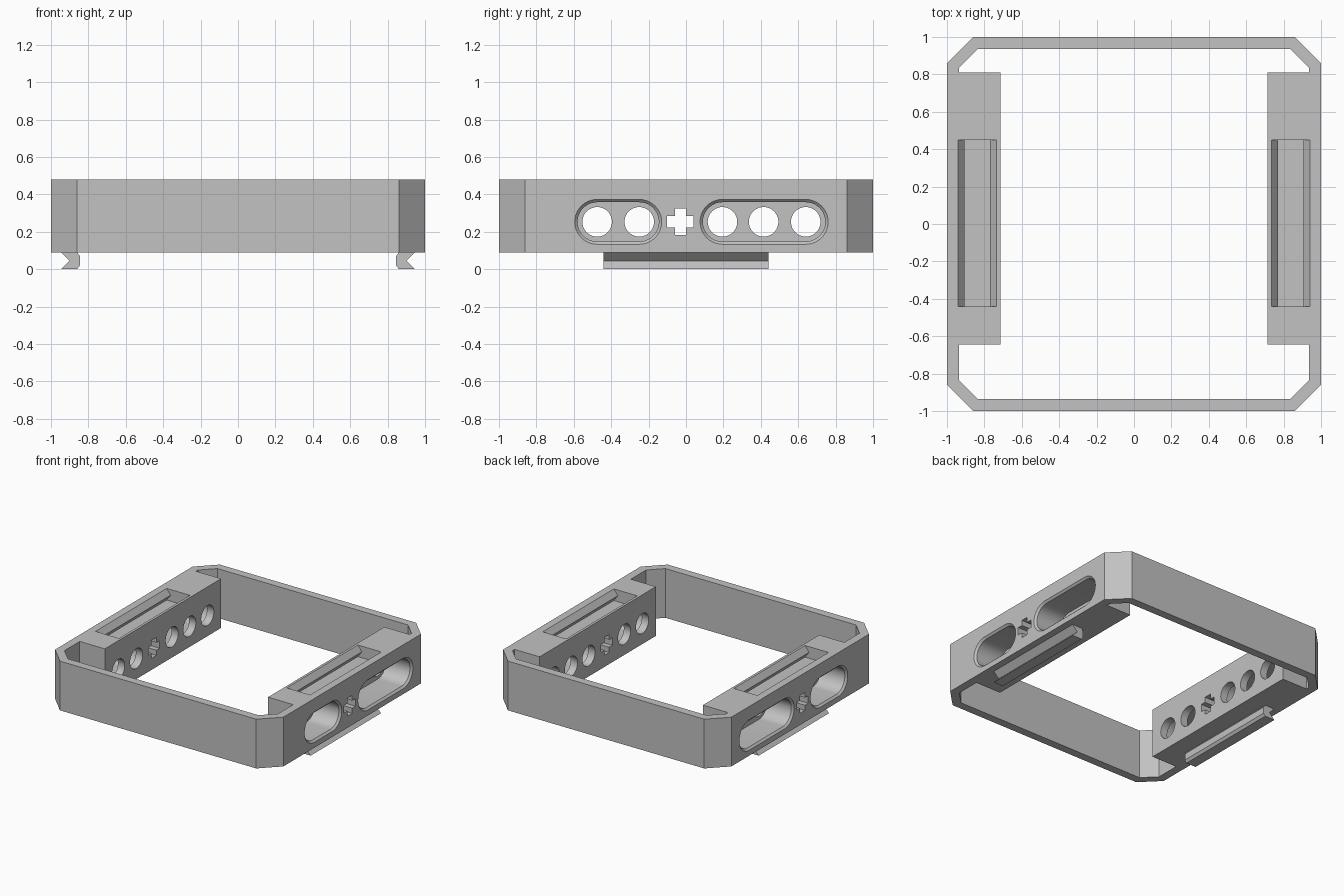
import bpy, bmesh, math

cube = bpy.data.objects.get("Cube")
if cube:
    bpy.data.objects.remove(cube, do_unlink=True)

grey = bpy.data.materials.new("light grey plastic")
grey.use_nodes = True
colour = (0.54, 0.54, 0.54, 1)
grey.diffuse_color = colour
grey.node_tree.nodes["Principled BSDF"].inputs["Base Color"].default_value = colour

PLACE = {
    "x": lambda u, v, d: (d, u, v),
    "y": lambda u, v, d: (u, d, v),
    "z": lambda u, v, d: (u, v, d),
}


def loft(name, axis, start, end, pts, end_pts=None):
    """Closed solid between two matching profiles along an axis."""
    bm = bmesh.new()
    place = PLACE[axis]
    a = [bm.verts.new(place(u, v, start)) for u, v in pts]
    b = [bm.verts.new(place(u, v, end)) for u, v in (end_pts or pts)]
    bm.faces.new(a)
    bm.faces.new(b)
    for i in range(len(a)):
        j = (i + 1) % len(a)
        bm.faces.new((a[i], a[j], b[j], b[i]))
    bmesh.ops.recalc_face_normals(bm, faces=bm.faces)
    mesh = bpy.data.meshes.new(name)
    bm.to_mesh(mesh)
    bm.free()
    mesh.materials.append(grey)
    obj = bpy.data.objects.new(name, mesh)
    bpy.context.collection.objects.link(obj)
    return obj


def cut(target, cutter):
    """Subtract the cutter, then discard it."""
    mod = target.modifiers.new("cut", "BOOLEAN")
    mod.operation = "DIFFERENCE"
    mod.solver = "EXACT"
    mod.object = cutter
    bpy.context.view_layer.objects.active = target
    bpy.ops.object.modifier_apply(modifier=mod.name)
    bpy.data.objects.remove(cutter, do_unlink=True)


def stadium(y0, y1, z, r, n=20):
    """Rounded slot outline; a circle when both centres agree."""
    pts = []
    for cy, turn in ((y1, -math.pi / 2), (y0, math.pi / 2)):
        for i in range(n + (y0 != y1)):
            a = turn + math.pi * i / n
            pts.append((cy + r * math.cos(a), z + r * math.sin(a)))
    return pts


def mirrored(half):
    return half + [(-x, y) for x, y in reversed(half)]


BASE, TOP, HOLE_Z = 0.09, 0.48, 0.253
BLOCK_IN, POCKET_FLOOR = 0.715, 0.775

# Octagonal frame; the opening leaves a thick block on each side
outer = mirrored([(0.86, -1), (1, -0.86), (1, 0.86), (0.86, 1)])
opening = mirrored([(0.835, -0.935), (0.935, -0.835), (0.935, -0.645),
                    (BLOCK_IN, -0.645), (BLOCK_IN, 0.81), (0.935, 0.81),
                    (0.935, 0.835), (0.835, 0.935)])
frame = loft("frame", "z", BASE, TOP, outer)
cut(frame, loft("opening_cutter", "z", 0, 0.6, opening))

# Cross-shaped axle hole outline
w, r = 0.03, 0.071
cross = [(w, r), (w, w), (r, w), (r, -w), (w, -w), (w, -r),
         (-w, -r), (-w, -w), (-r, -w), (-r, w), (-w, w), (-w, r)]
cross = [(y - 0.03, z + HOLE_Z) for y, z in cross]

# Notched groove and matching hooked rail outlines
groove = [(0.705, 0.525), (0.77, 0.435), (0.735, 0.388),
          (0.94, 0.388), (0.905, 0.435), (0.97, 0.525)]
groove[0], groove[-1] = (0.70, 0.525), (0.975, 0.525)
rail = [(0.945, BASE), (0.9, 0.045), (0.945, 0), (0.86, 0),
        (0.845, 0.02), (0.845, 0.07), (0.86, BASE)]

for s, side in ((1, "left"), (-1, "right")):
    # Long pockets with a bevelled rim on the outside
    for y0, y1 in ((-0.475, -0.25), (0.195, 0.64)):
        cut(frame, loft("pocket_cutter", "x", s * POCKET_FLOOR, s * 1.1,
                        stadium(y0, y1, HOLE_Z, 0.105)))
        cut(frame, loft("rim_cutter", "x", s * 0.98, s * 1.02,
                        stadium(y0, y1, HOLE_Z, 0.1),
                        stadium(y0, y1, HOLE_Z, 0.14)))
    # Round pin holes and the axle hole
    for y in (-0.475, -0.25, 0.195, 0.415, 0.64):
        cut(frame, loft("hole_cutter", "x", s * 0.65, s * 0.85,
                        stadium(y, y, HOLE_Z, 0.079)))
    cut(frame, loft("axle_cutter", "x", s * 0.65, s * 1.1, cross))
    # Stacking groove on top, rail below
    cut(frame, loft("groove_cutter", "y", -0.44, 0.45,
                    [(s * x, z) for x, z in groove]))
    hook = loft(side + "_rail", "y", -0.44, 0.44, [(s * x, z) for x, z in rail])

# Smooth the round holes, keep every edge crisp
bpy.ops.object.select_all(action="DESELECT")
frame.select_set(True)
bpy.context.view_layer.objects.active = frame
bpy.ops.object.shade_smooth_by_angle(angle=math.radians(25))
